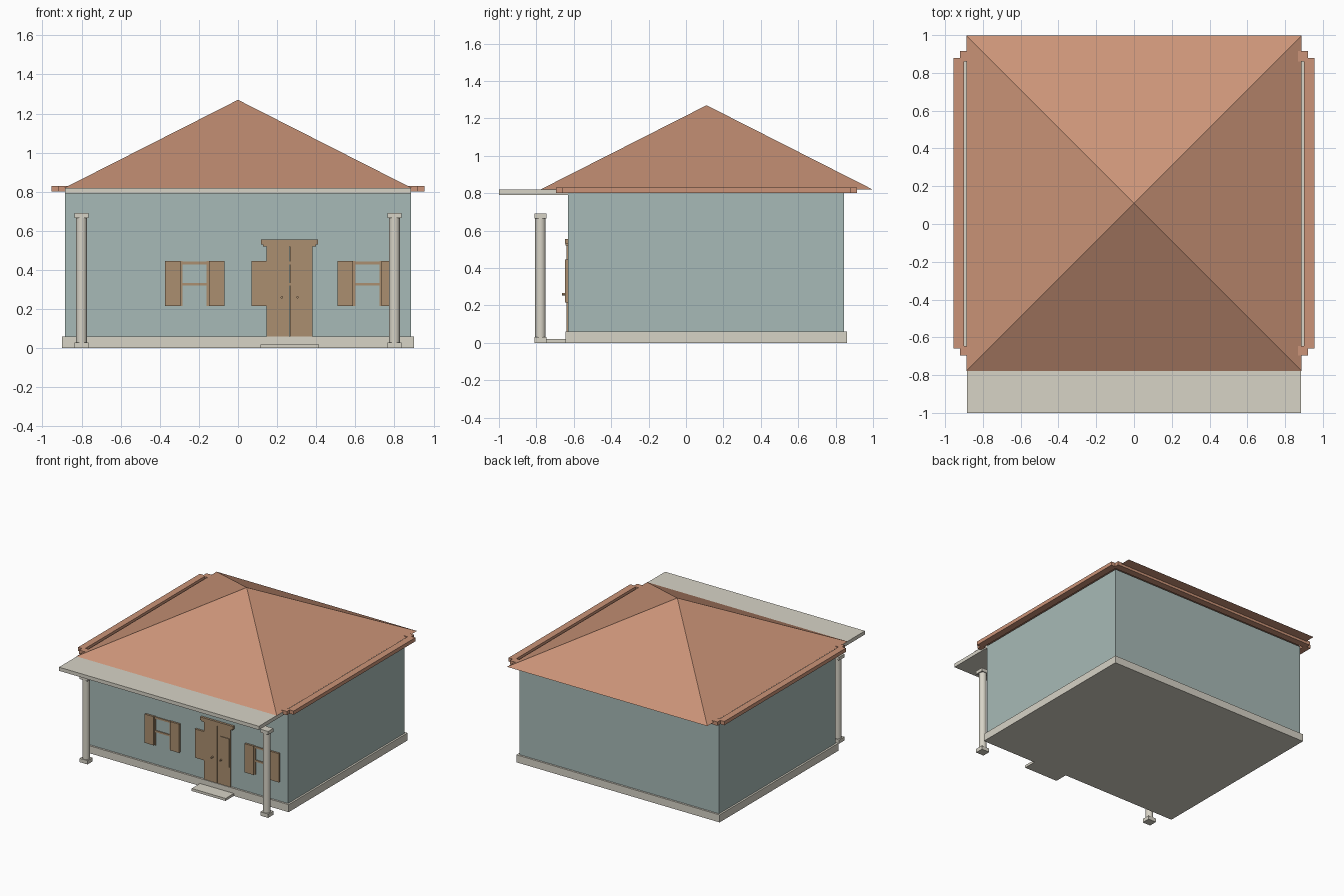
import bpy
import math

if "Cube" in bpy.data.objects:
    bpy.data.objects.remove(bpy.data.objects["Cube"], do_unlink=True)


def material(name, rgb):
    linear = [((c / 255 + 0.055) / 1.055) ** 2.4 for c in rgb] + [1.0]
    mat = bpy.data.materials.new(name)
    mat.use_nodes = True
    mat.diffuse_color = linear
    mat.node_tree.nodes["Principled BSDF"].inputs["Base Color"].default_value = linear
    return mat


wall_blue = material("wall_blue_green", (167, 186, 183))
stone = material("pale_stone", (215, 211, 198))
terracotta = material("terracotta", (203, 148, 120))
wood = material("brown_wood", (171, 143, 112))


def finish(name, mat):
    obj = bpy.context.object
    obj.name = name
    obj.data.materials.append(mat)
    return obj


def box(name, mat, x, y, z):
    """Box from (low, high) ranges on each axis."""
    bpy.ops.mesh.primitive_cube_add(size=1, location=[sum(r) / 2 for r in (x, y, z)])
    obj = finish(name, mat)
    obj.scale = [r[1] - r[0] for r in (x, y, z)]
    bpy.ops.object.transform_apply(location=False, rotation=False, scale=True)
    return obj


def cylinder(name, mat, radius, depth, location, sides=24, rotation=(0, 0, 0)):
    bpy.ops.mesh.primitive_cylinder_add(vertices=sides, radius=radius, depth=depth,
                                        location=location, rotation=rotation)
    obj = finish(name, mat)
    bpy.ops.object.shade_smooth_by_angle(angle=math.radians(35))
    return obj


FRONT = -0.63   # front wall plane
BACK = 0.845

# Foundation, walls and entry step
box("foundation", stone, (-0.9, 0.9), (FRONT - 0.015, BACK + 0.015), (0, 0.06))
box("walls", wall_blue, (-0.885, 0.885), (FRONT, BACK), (0.06, 0.805))
box("entry_step", stone, (0.115, 0.415), (-0.75, FRONT - 0.015), (0, 0.02))

# Pyramid roof
bpy.ops.mesh.primitive_cone_add(vertices=4, radius1=0.887 * math.sqrt(2), depth=0.45,
                                location=(0, 0.11, 1.045), rotation=(0, 0, math.pi / 4))
finish("roof", terracotta)

# Eave beams with notched corners
for side, sign in (("right", -1), ("left", 1)):
    box(side + "_eave_beam", terracotta, sorted((sign * 0.9, sign * 0.955)),
        (FRONT - 0.03, BACK + 0.035), (0.8, 0.83))
box("front_eave_beam", terracotta, (-0.92, 0.92), (FRONT - 0.065, FRONT - 0.015), (0.8, 0.83))
box("back_eave_beam", terracotta, (-0.92, 0.92), (BACK + 0.015, BACK + 0.07), (0.8, 0.83))

# Porch roof
box("porch_roof", stone, (-0.885, 0.885), (-1, FRONT), (0.79, 0.819))

# Porch columns
for side, cx in (("right", -0.8), ("left", 0.8)):
    cy = -0.778
    cylinder(side + "_column", stone, 0.028, 0.64, (cx, cy, 0.345))
    for part, z in (("base", (0, 0.03)), ("capital", (0.665, 0.692))):
        box(f"{side}_column_{part}", stone, (cx - 0.035, cx + 0.035),
            (cy - 0.033, cy + 0.033), z)

# Windows: thin frames with a pair of open shutters
for label, cx in (("right", -0.222), ("middle", 0.222), ("left", 0.662)):
    for sign in (-1, 1):
        box(f"{label}_shutter", wood, sorted((cx + sign * 0.073, cx + sign * 0.152)),
            (FRONT - 0.016, FRONT), (0.215, 0.445))
        box(f"{label}_window_jamb", wood, sorted((cx + sign * 0.062, cx + sign * 0.073)),
            (FRONT - 0.007, FRONT), (0.215, 0.445))
    for z in (0.327, 0.435):
        box(f"{label}_window_bar", wood, (cx - 0.073, cx + 0.073),
            (FRONT - 0.007, FRONT), (z - 0.007, z + 0.007))

# Double door with lintel and knobs
door_x = 0.264
for side, sign in (("right", -1), ("left", 1)):
    box(side + "_door_leaf", wood, sorted((door_x + sign * 0.001, door_x + sign * 0.117)),
        (FRONT - 0.01, FRONT), (0.06, 0.525))
    cylinder(side + "_door_knob", wood, 0.006, 0.026,
             (door_x + sign * 0.04, FRONT - 0.02, 0.26), 12, (math.pi / 2, 0, 0))
box("lintel_lower", wood, (door_x - 0.135, door_x + 0.135), (FRONT - 0.013, FRONT), (0.52, 0.53))
box("lintel_upper", wood, (door_x - 0.146, door_x + 0.146), (FRONT - 0.018, FRONT), (0.53, 0.555))
